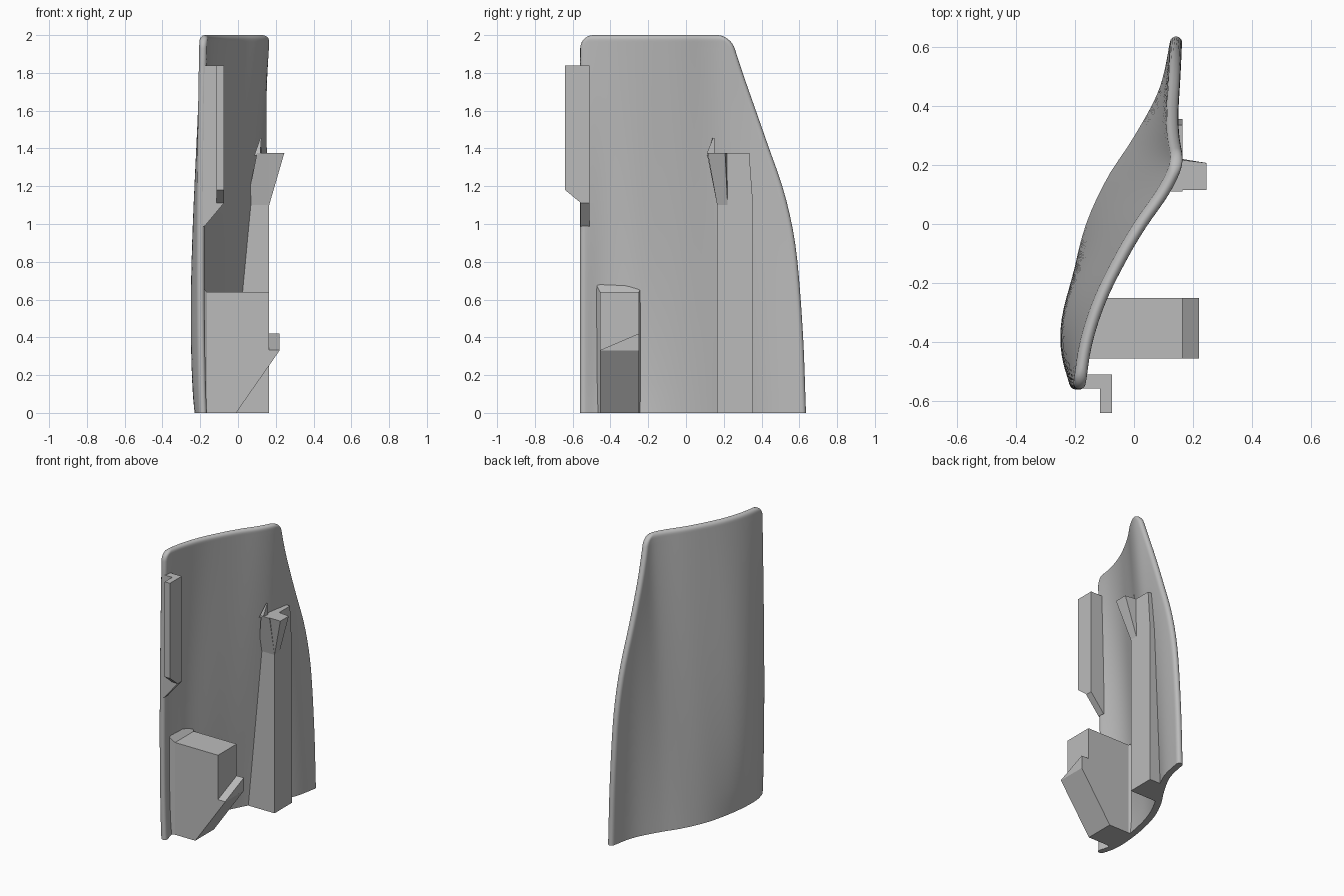
import bpy, bmesh, math

if "Cube" in bpy.data.objects:
    bpy.data.objects.remove(bpy.data.objects["Cube"])

grey = bpy.data.materials.new("mid_grey")
grey.diffuse_color = (0.5, 0.5, 0.5, 1)
grey.use_nodes = True
grey.node_tree.nodes["Principled BSDF"].inputs["Base Color"].default_value = grey.diffuse_color


def finish(name, bm):
    bmesh.ops.recalc_face_normals(bm, faces=bm.faces[:])
    mesh = bpy.data.meshes.new(name)
    bm.to_mesh(mesh)
    bm.free()
    mesh.materials.append(grey)
    ob = bpy.data.objects.new(name, mesh)
    bpy.context.collection.objects.link(ob)
    return ob


def loft(name, sections):
    """Closed solid through matching polygon sections."""
    bm = bmesh.new()
    rings = [[bm.verts.new(p) for p in s] for s in sections]
    n = len(rings[0])
    for a, b in zip(rings, rings[1:]):
        for i in range(n):
            j = (i + 1) % n
            bm.faces.new((a[i], a[j], b[j], b[i]))
    bm.faces.new(rings[0])
    bm.faces.new(rings[-1])
    return finish(name, bm)


def curve(points):
    """Smooth function through (parameter, value) points."""
    n = len(points)
    slope = []
    for i in range(n):
        a, b = points[max(i - 1, 0)], points[min(i + 1, n - 1)]
        slope.append((b[1] - a[1]) / (b[0] - a[0]))

    def f(t):
        i = 0
        while i < n - 2 and t > points[i + 1][0]:
            i += 1
        (t0, v0), (t1, v1) = points[i], points[i + 1]
        d = t1 - t0
        s = min(max((t - t0) / d, 0), 1)
        return (v0 * (1 + 2 * s) * (1 - s) ** 2 + v1 * s * s * (3 - 2 * s)
                + d * slope[i] * s * (1 - s) ** 2 + d * slope[i + 1] * s * s * (s - 1))
    return f


# Curved panel: S-shaped plan at the foot and head, blended over the height
foot = curve([(-.56, -.18), (-.45, -.207), (-.3, -.203), (-.15, -.18), (0, -.14),
              (.15, -.07), (.28, .015), (.45, .105), (.64, .148)])
head = curve([(-.56, -.187), (-.4, -.16), (-.25, -.11), (-.1, -.035), (0, .025),
              (.1, .095), (.17, .133), (.22, .147), (.3, .148), (.64, .148)])
rear_edge = curve([(0, .635), (.4, .62), (.8, .59), (1, .56), (1.2, .51), (1.4, .44),
                   (1.6, .37), (1.8, .3), (2, .235)])


def panel_x(y, z):
    w = z / 2
    bump = 0.04 * math.sin(math.pi * w ** 0.75) * math.exp(-((y + .33) / .2) ** 2)
    return foot(y) * (1 - w) + head(y) * w - bump


def rounded(d, r):
    s = min(max(d / r, 0), 1)
    return math.sqrt(max(1 - (1 - s) ** 2, 0))


def build_panel():
    bm = bmesh.new()
    n, half, corner = 44, 0.021, 0.07
    levels = [1.93 * i / 24 for i in range(25)]
    levels += [1.93 + .07 * math.sin(math.pi / 2 * i / 9) for i in range(1, 10)]
    rows = []
    for z in levels:
        inset = corner * (1 - rounded(2 - z, corner))
        y0, y1 = -.56 + inset, rear_edge(z) - inset
        h = max(half * rounded(2 - z, 0.025), .002)
        front, back = [], []
        for i in range(n + 1):
            y = y0 + (y1 - y0) * (1 - math.cos(math.pi * i / n)) / 2
            x = panel_x(y, z)
            k = (panel_x(y + .004, z) - panel_x(y - .004, z)) / .008
            t = h * rounded(min(y - y0, y1 - y), half) / math.hypot(1, k)
            f = bm.verts.new((x + t, y - t * k, z))
            front.append(f)
            back.append(f if i in (0, n) else bm.verts.new((x - t, y + t * k, z)))
        rows.append((front, back))
    for a, b in zip(rows, rows[1:]):
        for side in (0, 1):
            for i in range(n):
                bm.faces.new((a[side][i], a[side][i + 1], b[side][i + 1], b[side][i]))
    for front, back in (rows[0], rows[-1]):
        for i in range(n):
            quad = [front[i], front[i + 1], back[i + 1], back[i]]
            bm.faces.new(list(dict.fromkeys(quad)))
    ob = finish("curved_panel", bm)
    bpy.context.view_layer.objects.active = ob
    ob.select_set(True)
    bpy.ops.object.shade_smooth_by_angle(angle=math.radians(50))
    ob.select_set(False)


build_panel()


def extrude_y(name, outline, y0, y1):
    return loft(name, [[(x, y, z) for x, z in outline] for y in (y0, y1)])


def extrude_x(name, outline, x0, x1):
    return loft(name, [[(x, y, z) for y, z in outline] for x in (x0, x1)])


# Upper clip: plate against the panel edge, with a forward flange
extrude_y("clip_plate", [(-.19, .985), (-.175, .99), (-.075, 1.11), (-.075, 1.84),
                         (-.185, 1.84)], -.558, -.51)
extrude_x("clip_flange", [(-.555, 1.11), (-.64, 1.18), (-.64, 1.84), (-.51, 1.84),
                          (-.51, 1.11)], -.115, -.075)

# Lower bracket: slanted block, sloped hook and a flared base
extrude_y("bracket_block", [(-.2, 0), (-.01, 0), (.165, .251), (.165, .64), (-.2, .64)],
          -.455, -.25)
loft("bracket_hook", [[(.165, y, .251), (.22, y, .33), (.22, y, z), (.165, y, z)]
                      for y, z in ((-.455, .332), (-.25, .42))])
loft("bracket_flare", [[(x, -.455 - e, 0), (x, -.25 + e, 0), (x, -.25 + e, .64 + e * 1.5),
                        (x, -.455 - e, .64 + e * 2)]
                       for x, e in ((-.165, 0), (-.2, .02))])

# Tall post, with a head leaning outwards and a small spur beside it
loft("post", [
    [(-.06, .165, 0), (.165, .165, 0), (.165, .355, 0), (.065, .355, 0)],
    [(.045, .165, 1.1), (.165, .165, 1.1), (.165, .355, 1.1), (.12, .355, 1.1)],
    [(.1, .11, 1.375), (.165, .11, 1.375), (.165, .335, 1.375), (.135, .335, 1.375)]])
loft("post_head", [
    [(.12, .165, 1.1), (.165, .165, 1.1), (.165, .22, 1.1), (.12, .22, 1.1)],
    [(.12, .115, 1.375), (.245, .115, 1.375), (.245, .207, 1.375), (.12, .222, 1.375)]])
loft("post_spur", [
    [(.085, .11, 1.36), (.118, .11, 1.375), (.125, .15, 1.375)],
    [(.118, .14, 1.455), (.124, .143, 1.455), (.12, .15, 1.455)]])
